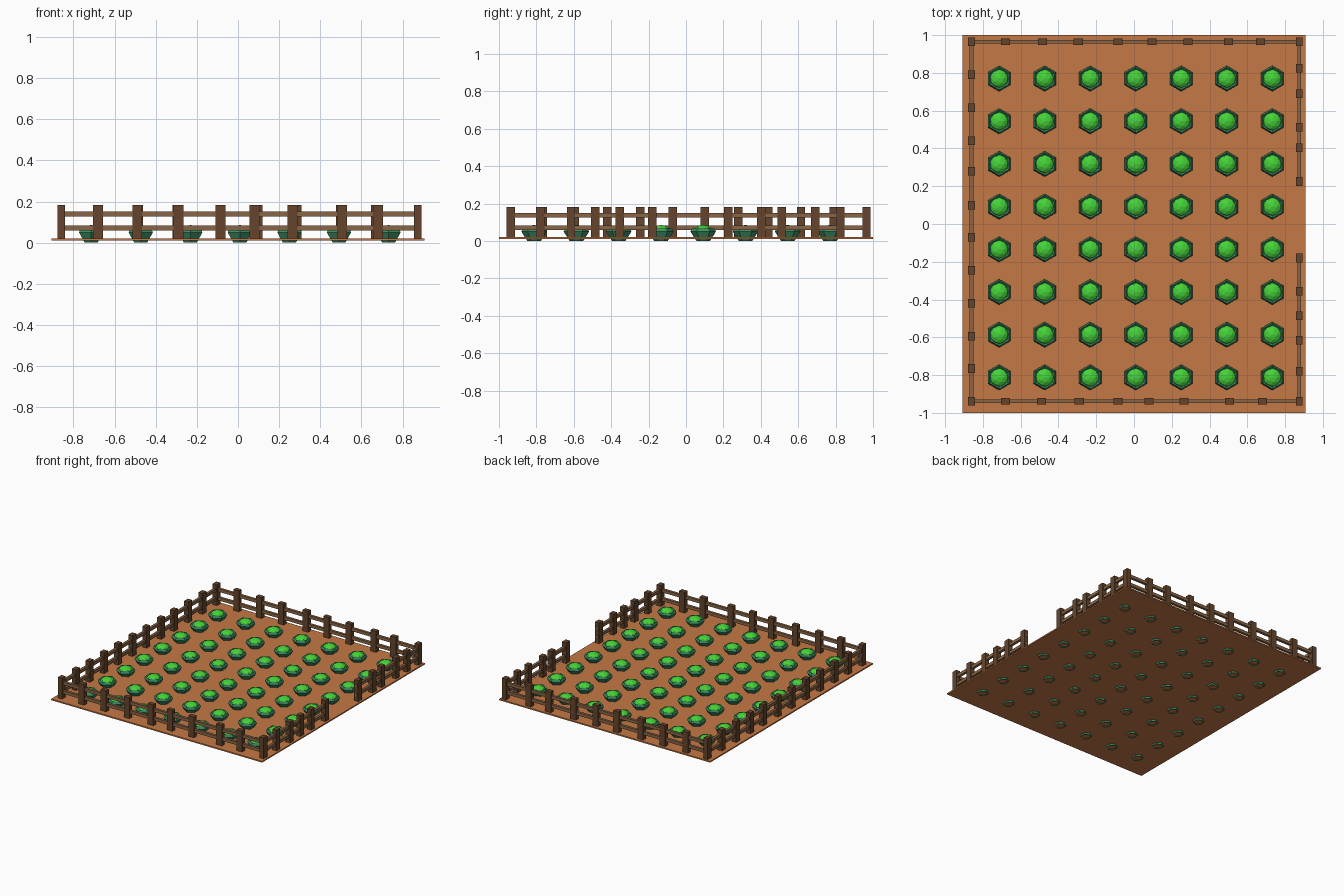
import bpy, bmesh
from math import cos, sin, pi
from mathutils import Matrix, Vector

if "Cube" in bpy.data.objects:
    bpy.data.objects.remove(bpy.data.objects["Cube"])


def material(name, rgb):
    m = bpy.data.materials.new(name)
    m.diffuse_color = (*rgb, 1)
    m.use_nodes = True
    m.node_tree.nodes["Principled BSDF"].inputs["Base Color"].default_value = m.diffuse_color
    return m


SOIL = material("soil", (0.56, 0.19, 0.06))
WOOD = material("dark_wood", (0.13, 0.06, 0.025))
RAIL = material("rail_wood", (0.25, 0.13, 0.06))
LEAF = material("outer_leaf", (0.05, 0.27, 0.13))
HEART = material("inner_leaf", (0.06, 0.65, 0.04))


def box(bm, lo, hi):
    lo, hi = Vector(lo), Vector(hi)
    bmesh.ops.create_cube(bm, size=1, matrix=Matrix.Translation((lo + hi) / 2)
                          @ Matrix.Diagonal((*(hi - lo), 1)))


def finish(bm, name, *mats):
    me = bpy.data.meshes.new(name)
    bm.to_mesh(me)
    bm.free()
    for m in mats:
        me.materials.append(m)
    ob = bpy.data.objects.new(name, me)
    bpy.context.collection.objects.link(ob)
    return ob


# soil slab
bm = bmesh.new()
box(bm, (-0.908, -1, 0.011), (0.908, 1, 0.021))
finish(bm, "soil_bed", SOIL)

# fence layout
LEFT, RIGHT, FRONT, BACK = -0.86, 0.875, -0.938, 0.965
row_x = [-0.68, -0.49, -0.29, -0.085, 0.08, 0.265, 0.505, 0.68]
left_y = [BACK, 0.79, 0.615, 0.44, 0.28, 0.1, -0.07, -0.245, -0.42, -0.595, -0.765, FRONT]
right_y = [BACK, 0.825, 0.69, 0.512, 0.403, 0.225, -0.18, -0.355, -0.485, -0.615, -0.78, FRONT]


def posts(name, points, sx, sy):
    bm = bmesh.new()
    for x, y in points:
        box(bm, (x - sx / 2, y - sy / 2, 0.02), (x + sx / 2, y + sy / 2, 0.183))
    finish(bm, name, WOOD)


posts("left_posts", [(LEFT, y) for y in left_y], 0.036, 0.045)
posts("right_posts", [(RIGHT, y) for y in right_y], 0.036, 0.045)
posts("front_posts", [(x, FRONT) for x in row_x], 0.048, 0.034)
# back row follows its own spacing
back_x = [-0.68, -0.485, -0.295, -0.085, 0.095, 0.285, 0.5, 0.67]
posts("back_posts", [(x, BACK) for x in back_x], 0.048, 0.034)

# two rails along each side, with a gate gap on the right
bm = bmesh.new()
t = 0.01
for z in (0.071, 0.139):
    for x0, y0, x1, y1 in ((LEFT, FRONT, LEFT, BACK), (LEFT, FRONT, RIGHT, FRONT),
                           (LEFT, BACK, RIGHT, BACK), (RIGHT, FRONT, RIGHT, -0.165),
                           (RIGHT, 0.21, RIGHT, BACK)):
        box(bm, (x0 - t, y0 - t, z - 0.012), (x1 + t, y1 + t, z + 0.012))
finish(bm, "fence_rails", RAIL)

# cabbage: open hexagonal leaf cup with folded rim, faceted heart inside
bm = bmesh.new()
rings = []
for r, z in ((0.036, 0), (0.068, 0.05), (0.06, 0.068), (0.046, 0.055)):
    rings.append([bm.verts.new((r * sin(i * pi / 3), r * cos(i * pi / 3), z)) for i in range(6)])
for a, b in zip(rings, rings[1:]):
    for i in range(6):
        j = (i + 1) % 6
        bm.faces.new((a[j], a[i], b[i], b[j]))
before = set(bm.faces)
bmesh.ops.create_icosphere(bm, subdivisions=2, radius=1,
                           matrix=Matrix.Translation((0, 0, 0.053)) @ Matrix.Diagonal((0.05, 0.05, 0.033, 1)))
for f in bm.faces:
    if f not in before:
        f.material_index = 1
cabbage = finish(bm, "cabbage", LEAF, HEART)

# 7 x 8 planting grid sharing the same mesh
for i in range(7):
    for j in range(8):
        ob = cabbage if i == j == 0 else cabbage.copy()
        if ob is not cabbage:
            bpy.context.collection.objects.link(ob)
        ob.location = (-0.714 + 0.241 * i, -0.812 + 0.226 * j, 0)
